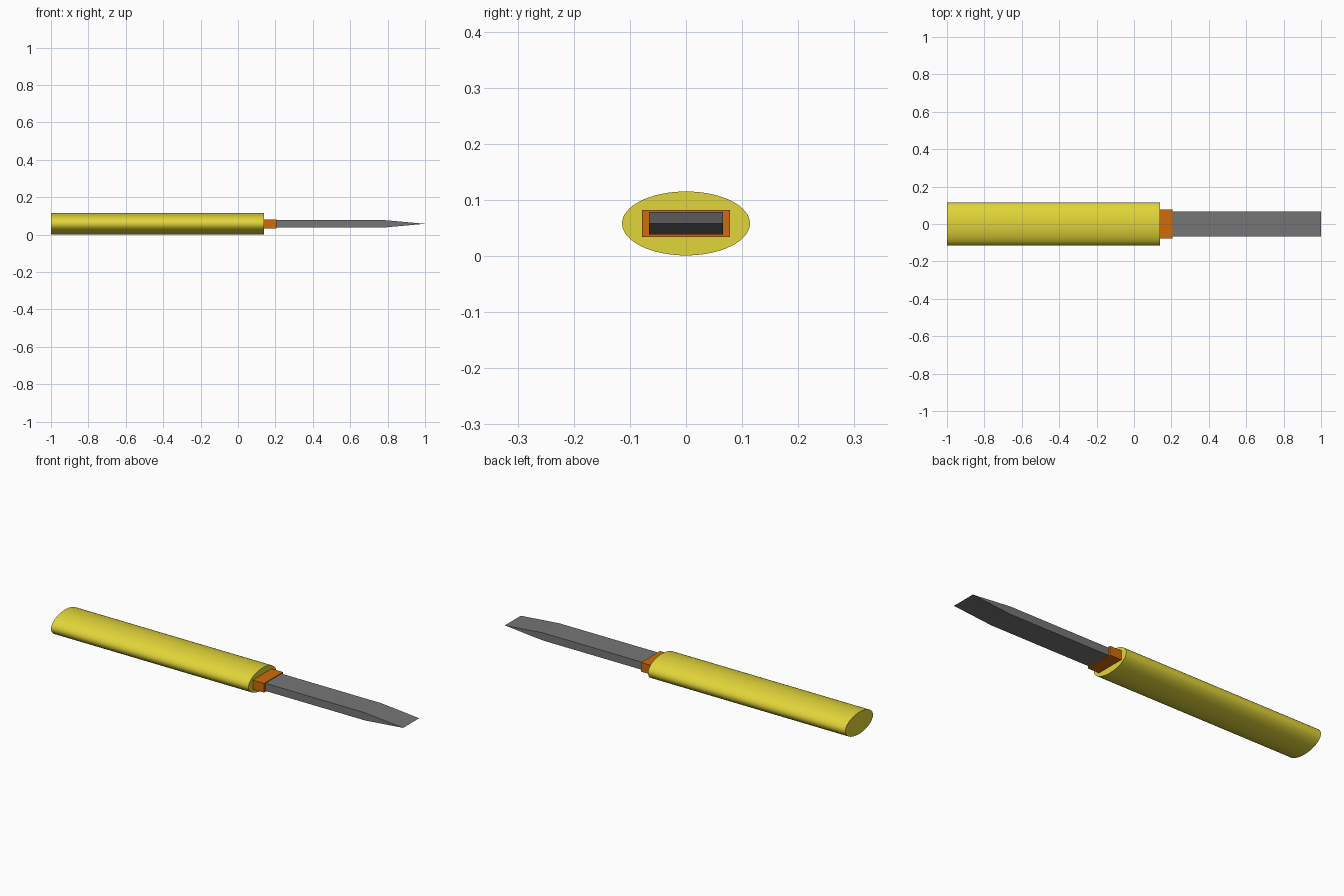
import bpy
from math import pi

if "Cube" in bpy.data.objects:
    bpy.data.objects.remove(bpy.data.objects["Cube"])

ZC = 0.058  # shared axis height


def paint(obj, name, rgb):
    mat = bpy.data.materials.new(name)
    mat.diffuse_color = (*rgb, 1)
    mat.use_nodes = True
    mat.node_tree.nodes["Principled BSDF"].inputs["Base Color"].default_value = mat.diffuse_color
    obj.data.materials.append(mat)


def extrude_profile(name, profile, half_width):
    """Prism from an x/z profile, spanning -half_width to +half_width in y."""
    n = len(profile)
    verts = [(x, y, z) for y in (-half_width, half_width) for x, z in profile]
    faces = [tuple(range(n)), tuple(reversed(range(n, 2 * n)))]
    faces += [(i, i + n, (i + 1) % n + n, (i + 1) % n) for i in range(n)]
    mesh = bpy.data.meshes.new(name)
    mesh.from_pydata(verts, [], faces)
    obj = bpy.data.objects.new(name, mesh)
    bpy.context.collection.objects.link(obj)
    return obj


# Handle: long oval bar
bpy.ops.mesh.primitive_cylinder_add(vertices=64, radius=1, depth=1.14,
                                    location=(-0.43, 0, ZC), rotation=(0, pi / 2, 0))
handle = bpy.context.object
handle.name = "handle"
handle.scale = (0.057, 0.114, 1)
bpy.ops.object.transform_apply(location=False, rotation=True, scale=True)
bpy.ops.object.shade_smooth_by_angle(angle=pi / 6)
paint(handle, "yellow", (0.75, 0.66, 0.04))

# Collar: block between handle and blade
collar = extrude_profile("collar", [(0.14, ZC - 0.024), (0.205, ZC - 0.024),
                                    (0.205, ZC + 0.024), (0.14, ZC + 0.024)], 0.078)
paint(collar, "orange", (0.62, 0.15, 0.003))

# Blade: flat bar bevelled to a straight cutting edge
blade = extrude_profile("blade", [(0.205, ZC - 0.02), (0.78, ZC - 0.02), (1.0, ZC),
                                  (0.78, ZC + 0.02), (0.205, ZC + 0.02)], 0.066)
paint(blade, "steel", (0.18, 0.18, 0.18))
